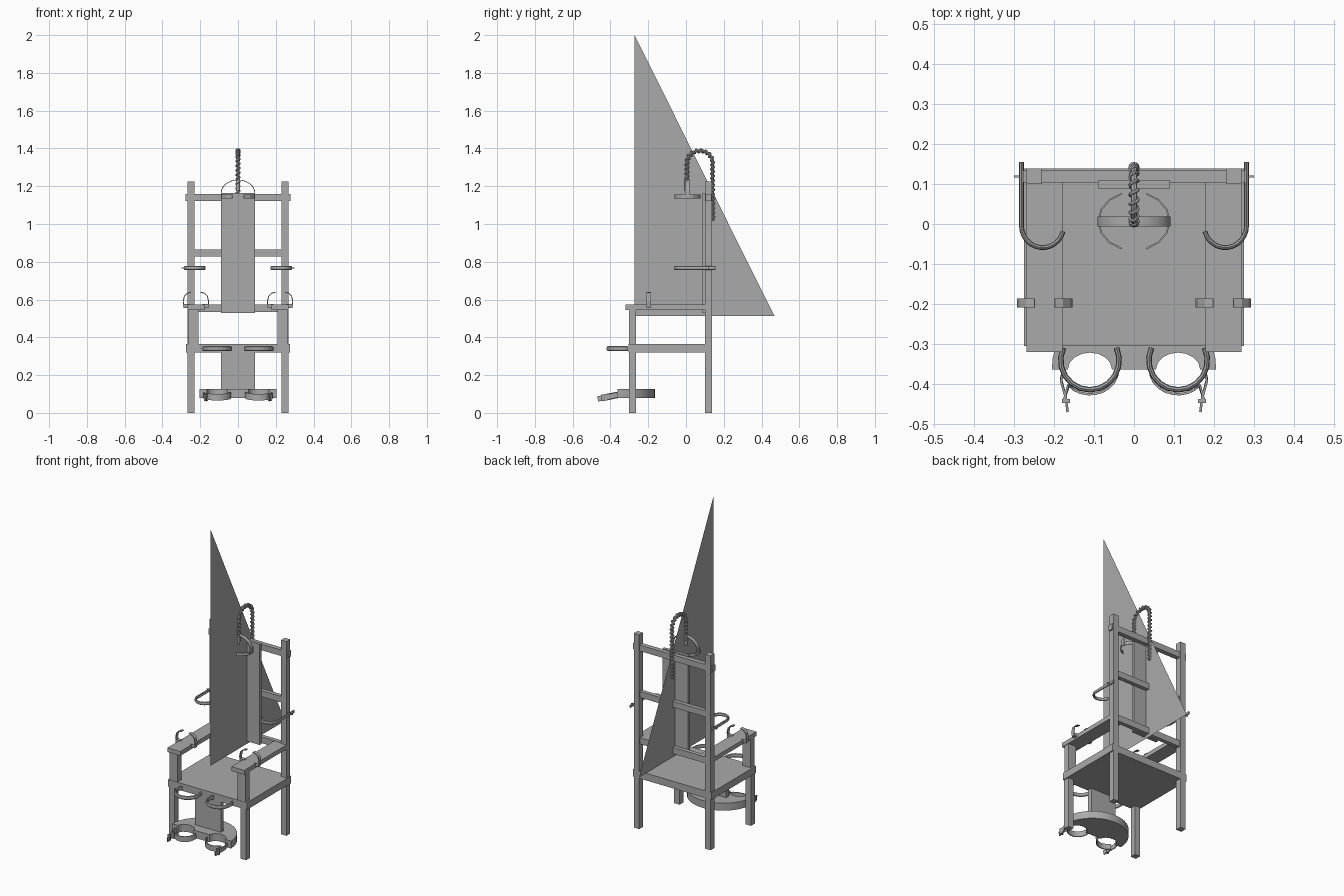
import bpy, bmesh, math
from mathutils import Vector
from math import sin, cos, pi

if "Cube" in bpy.data.objects:
    bpy.data.objects.remove(bpy.data.objects["Cube"])

grey = bpy.data.materials.new("plain grey")
grey.diffuse_color = (0.4, 0.4, 0.4, 1)
grey.use_nodes = True
grey.node_tree.nodes["Principled BSDF"].inputs["Base Color"].default_value = grey.diffuse_color


def finish(name, bm, smooth=False):
    if smooth is not None:
        bmesh.ops.recalc_face_normals(bm, faces=bm.faces)
    me = bpy.data.meshes.new(name)
    bm.to_mesh(me)
    bm.free()
    ob = bpy.data.objects.new(name, me)
    bpy.context.collection.objects.link(ob)
    me.materials.append(grey)
    if smooth:
        bpy.ops.object.select_all(action='DESELECT')
        ob.select_set(True)
        bpy.context.view_layer.objects.active = ob
        bpy.ops.object.shade_smooth_by_angle(angle=math.radians(40))
    return ob


def box(name, x, y, z):
    bm = bmesh.new()
    bmesh.ops.create_cube(bm, size=1)
    for v in bm.verts:
        v.co = [(a[0] + a[1]) / 2 + c * (a[1] - a[0]) for a, c in zip((x, y, z), v.co)]
    return finish(name, bm)


def pair(name, x, y, z):
    for side, s in (("left", -1), ("right", 1)):
        box(f"{name}_{side}", sorted((s * x[0], s * x[1])), y, z)


def sweep(name, pts, section, up, smooth=False):
    """Carry a cross-section (sideways, up) along a path, with closed ends."""
    bm = bmesh.new()
    pts = [Vector(p) for p in pts]
    rings = []
    for i, p in enumerate(pts):
        t = (pts[min(i + 1, len(pts) - 1)] - pts[max(i - 1, 0)]).normalized()
        side = t.cross(Vector(up)).normalized()
        v = side.cross(t)
        rings.append([bm.verts.new(p + side * a + v * b) for a, b in section])
    n = len(section)
    for r, q in zip(rings, rings[1:]):
        for k in range(n):
            bm.faces.new((r[k], r[(k + 1) % n], q[(k + 1) % n], q[k]))
    bm.faces.new(rings[0])
    bm.faces.new(rings[-1])
    return finish(name, bm, smooth)


def oval(a, b, n=8):
    return [(a * cos(2 * pi * k / n), b * sin(2 * pi * k / n)) for k in range(n)]


def flat(a, b):
    return [(-a, -b), (a, -b), (a, b), (-a, b)]


def arc(cx, cy, rx, ry, a0, a1, n):
    return [(cx + rx * cos(math.radians(a0 + (a1 - a0) * i / n)),
             cy + ry * sin(math.radians(a0 + (a1 - a0) * i / n))) for i in range(n + 1)]


# Timber frame
pair("back_post", (0.23, 0.268), (0.1, 0.138), (0, 1.225))
pair("front_leg", (0.23, 0.268), (-0.303, -0.265), (0, 0.34))
pair("arm_support", (0.21, 0.265), (-0.303, -0.265), (0.36, 0.546))
pair("armrest", (0.178, 0.268), (-0.32, 0.11), (0.546, 0.573))
box("seat", (-0.275, 0.275), (-0.305, 0.138), (0.32, 0.365))
box("top_rail", (-0.277, 0.277), (0.104, 0.134), (1.122, 1.16))
box("middle_rail", (-0.235, 0.235), (0.106, 0.132), (0.828, 0.866))
box("lower_rail", (-0.235, 0.235), (0.106, 0.132), (0.535, 0.575))
box("back_board", (-0.09, 0.09), (0.088, 0.108), (0.53, 1.165))
box("calf_board", (-0.09, 0.09), (-0.3, -0.272), (0.1, 0.325))

# Half-round foot rest with two ankle notches in its front edge
outline = arc(0, -0.363, 0.205, 0.198, 0, 180, 24)
for cx in (-0.11, 0.11):
    outline += arc(cx, -0.363, 0.055, 0.042, 180, 0, 8)
bm = bmesh.new()
base = bm.faces.new([bm.verts.new((x, y, 0.08)) for x, y in outline])
top = bmesh.ops.extrude_face_region(bm, geom=[base])["geom"]
bmesh.ops.translate(bm, verts=[g for g in top if isinstance(g, bmesh.types.BMVert)], vec=(0, 0, 0.047))
finish("foot_rest", bm, True)

for side, s in (("left", -1), ("right", 1)):
    # Knee cuffs under the seat edge
    sweep(f"knee_cuff_{side}", [(s * x, y, 0.34) for x, y in arc(0.11, -0.34, 0.073, 0.074, 155, 385, 12)],
          oval(0.007, 0.013), (0, 0, 1))
    # Ankle strap with buckle and loose tail
    ring = arc(0.11, -0.363, 0.07, 0.062, 180, 320, 9)
    sweep(f"ankle_strap_{side}", [(s * x, y, 0.095 + 0.2 * (y + 0.363)) for x, y in ring + [(0.175, -0.44)]],
          flat(0.003, 0.017), (0, 0, 1))
    sweep(f"ankle_strap_outer_{side}", [(s * x, y, 0.095 + 0.2 * (y + 0.363))
          for x, y in ((0.175, -0.355), (0.182, -0.39), (0.17, -0.435), (0.166, -0.467))],
          flat(0.003, 0.014), (0, 0, 1))
    pair_x = sorted((s * 0.16, s * 0.18))
    box(f"ankle_buckle_{side}", pair_x, (-0.447, -0.437), (0.062, 0.098))
    # Open wrist straps over the armrests
    for part, k in (("inner", -1), ("outer", 1)):
        path = [(0.064, 0.56), (0.067, 0.59), (0.061, 0.618), (0.045, 0.634), (0.025, 0.638)]
        sweep(f"wrist_strap_{part}_{side}", [(s * (0.223 + k * x), -0.197, z) for x, z in path],
              flat(0.0025, 0.011), (0, 1, 0))
        xs = sorted((s * (0.223 + k * 0.035), s * (0.223 + k * 0.066)))
        box(f"wrist_strap_foot_{part}_{side}", xs, (-0.208, -0.186), (0.556, 0.576))
    # Hooked chest restraints on the back posts
    hook = [(0.281, 0.155), (0.281, 0.1)] + arc(0.228, -0.004, 0.053, 0.055, 0, -165, 12)
    sweep(f"chest_hook_{side}", [(s * x, y, 0.767) for x, y in hook],
          oval(0.006, 0.011), (0, 0, 1))
    box(f"chest_hook_bolt_{side}", sorted((s * 0.26, s * 0.3)), (0.116, 0.121), (0.764, 0.77))
    # Side halves of the head band
    sweep(f"head_band_{side}", [(s * x, y, 1.145) for x, y in arc(0, 0.007, 0.089, 0.073, -70, 70, 6)],
          flat(0.002, 0.01), (0, 0, 1))

# Strap over the head, with the terminal on top
arch = [(-0.089, 1.14)] + [(x, z) for x, z in arc(0, 1.165, 0.089, 0.068, 180, 0, 14)] + [(0.089, 1.14)]
sweep("head_strap", [(x, 0.006, z) for x, z in arch], flat(0.002, 0.0125), (0, 1, 0), True)
bm = bmesh.new()
bmesh.ops.create_cone(bm, cap_ends=True, segments=10, radius1=0.011, radius2=0.011, depth=0.06)
bmesh.ops.translate(bm, verts=bm.verts, vec=(0, 0.004, 1.205))
finish("head_terminal", bm, True)

# Twisted cable looping behind the back
line = [(0.005, 1.2 + 0.12 * i / 8) for i in range(9)]
line += arc(0.073, 1.325, 0.068, 0.063, 180, 0, 20)[1:]
line += [(0.141, 1.325 - 0.31 * i / 20) for i in range(1, 21)]
sweep("cable_core", [(0, y, z) for y, z in line], oval(0.008, 0.008), (1, 0, 0), True)
coil, run, steps = [], 0.0, 8
for (y0, z0), (y1, z1) in zip(line, line[1:]):
    d = math.hypot(y1 - y0, z1 - z0)
    ny, nz = (z1 - z0) / d, -(y1 - y0) / d
    for k in range(steps):
        f = k / steps
        a = 2 * pi * (run + f * d) / 0.024
        r = 0.009
        coil.append((r * cos(a), y0 + f * (y1 - y0) + r * sin(a) * ny, z0 + f * (z1 - z0) + r * sin(a) * nz))
    run += d
sweep("cable_coil", coil, oval(0.005, 0.005, 6), (1, 0, 0), True)

# Upright triangular sheet on the centre plane
bm = bmesh.new()
bm.faces.new([bm.verts.new(p) for p in ((0, -0.272, 0.513), (0, 0.468, 0.513), (0, -0.272, 2))])
finish("triangle_sheet", bm, None)
